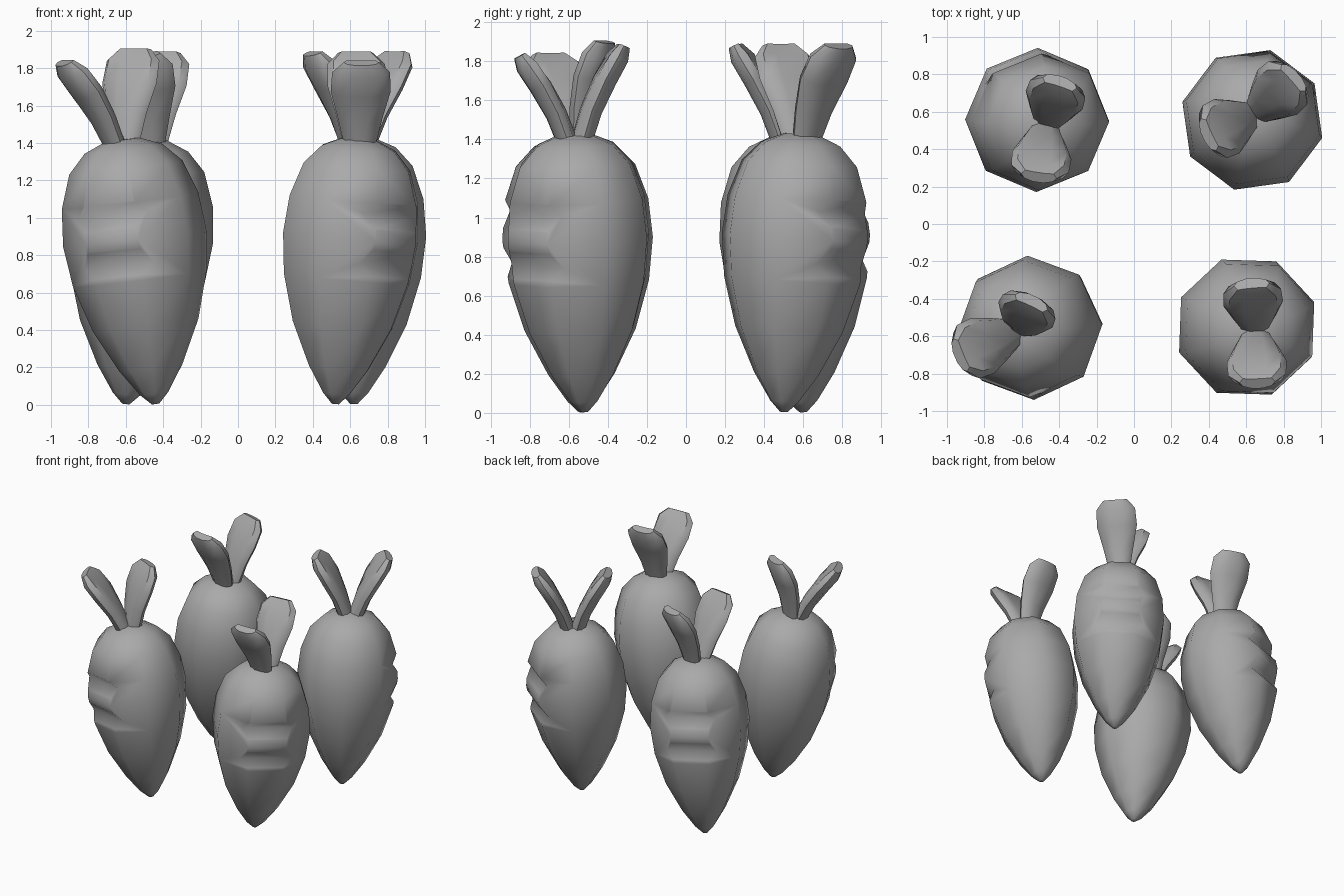
import bpy
import bmesh
from math import sin, cos, pi, radians
from mathutils import Vector, Matrix

if "Cube" in bpy.data.objects:
    bpy.data.objects.remove(bpy.data.objects["Cube"])

grey = bpy.data.materials.new("plain_grey")
grey.use_nodes = True
GREY = (0.4, 0.4, 0.4, 1)
grey.diffuse_color = GREY
grey.node_tree.nodes["Principled BSDF"].inputs["Base Color"].default_value = GREY


def loft(name, rings):
    """Skin a list of equal-sized point rings and close both ends."""
    bm = bmesh.new()
    loops = [[bm.verts.new(p) for p in ring] for ring in rings]
    n = len(loops[0])
    for a, b in zip(loops, loops[1:]):
        for i in range(n):
            j = (i + 1) % n
            bm.faces.new((a[i], a[j], b[j], b[i]))
    bm.faces.new(loops[0][::-1])
    bm.faces.new(loops[-1])
    bmesh.ops.recalc_face_normals(bm, faces=bm.faces)
    mesh = bpy.data.meshes.new(name)
    bm.to_mesh(mesh)
    bm.free()
    mesh.materials.append(grey)
    obj = bpy.data.objects.new(name, mesh)
    bpy.context.collection.objects.link(obj)
    return obj


def select(obj):
    bpy.ops.object.select_all(action='DESELECT')
    obj.select_set(True)
    bpy.context.view_layer.objects.active = obj


def smooth(obj, angle):
    select(obj)
    bpy.ops.object.shade_smooth_by_angle(angle=radians(angle))


# Root profile: radius, height
PROFILE = [(.02, .005), (.075, .06), (.17, .2), (.285, .43), (.36, .68), (.386, .9),
           (.368, 1.1), (.305, 1.28), (.21, 1.38), (.09, 1.43)]
SIDES = 8


def root(name, tip, top, facing):
    """Tapered root, one flat side turned to +x locally, with two notches cut in it."""
    rings = [[(r * cos((i + .5) * 2 * pi / SIDES), r * sin((i + .5) * 2 * pi / SIDES), z)
              for i in range(SIDES)] for r, z in PROFILE]
    body = loft(name, rings)
    for z, face_x in ((1.045, .347), (.775, .345)):
        section = [(-.055, 0), (0, .076), (.055, .15), (.11, 0), (.055, -.15), (0, -.076)]
        bar = loft("notch_cutter", [[(face_x + x, y, z + h) for x, h in section]
                                    for y in (-.4, .4)])
        cut = body.modifiers.new("notch", 'BOOLEAN')
        cut.operation = 'DIFFERENCE'
        cut.object = bar
        select(body)
        bpy.ops.object.modifier_apply(modifier=cut.name)
        bpy.data.objects.remove(bar)
    # Lean the root from its tip towards its crown
    axis = Vector((top[0] - tip[0], top[1] - tip[1], 1.43))
    lean = Vector((0, 0, 1)).rotation_difference(axis).to_matrix().to_4x4()
    body.data.transform(Matrix.Translation((tip[0], tip[1], 0)) @ lean
                        @ Matrix.Rotation(radians(facing), 4, 'Z'))
    smooth(body, 60)


# Leaf stations: fraction along, half width, half thickness
LEAF = [(0, .08, .055), (.35, .12, .062), (.65, .16, .07), (.88, .155, .068), (1, .095, .04)]


def leaf(name, top, azimuth, reach, height):
    """Paddle-shaped leaf leaning outward, scooped on its inner face."""
    out = Vector((cos(radians(azimuth)), sin(radians(azimuth)), 0))
    up = Vector((0, 0, 1))
    side = up.cross(out)
    start = Vector((top[0], top[1], 1.37)) + out * .03
    end = Vector((top[0], top[1], height - .03)) + out * (reach - .06)
    along = (end - start).normalized()
    inner = side.cross(along)
    if inner.dot(out) > 0:
        inner = -inner
    rings = []
    for t, w, d in LEAF:
        centre = start.lerp(end, t) - out * .03 * sin(pi * t)
        ring = []
        for i in range(10):
            a = (i + .5) * 2 * pi / 10 + pi / 10
            x, y = cos(a), sin(a)
            scoop = .45 * t if y > .9 else 0
            lobe = .025 * t ** 4 * (1 if abs(x) < .1 else -.4)
            ring.append(centre + side * w * x + inner * d * (y - scoop) + along * lobe)
        rings.append(ring)
    smooth(loft(name, rings), 50)


# name, tip, crown, notch direction, leaves (direction, reach, top height)
PLANTS = [
    ("front_right", (-.44, -.53), (-.62, -.57), 250, ((203, .4, 1.87), (65, .23, 1.94))),
    ("front_left", (.52, -.52), (.65, -.57), -47, ((-88, .34, 1.87), (95, .31, 1.92))),
    ("back_right", (-.6, .6), (-.47, .53), 112, ((262, .34, 1.92), (72, .3, 1.92))),
    ("back_left", (.62, .5), (.64, .59), 53, ((205, .33, 1.92), (42, .35, 1.92))),
]
for place, tip, top, facing, leaves in PLANTS:
    root(place + "_root", tip, top, facing)
    for number, (azimuth, reach, height) in enumerate(leaves, 1):
        leaf(f"{place}_leaf_{number}", top, azimuth, reach, height)
